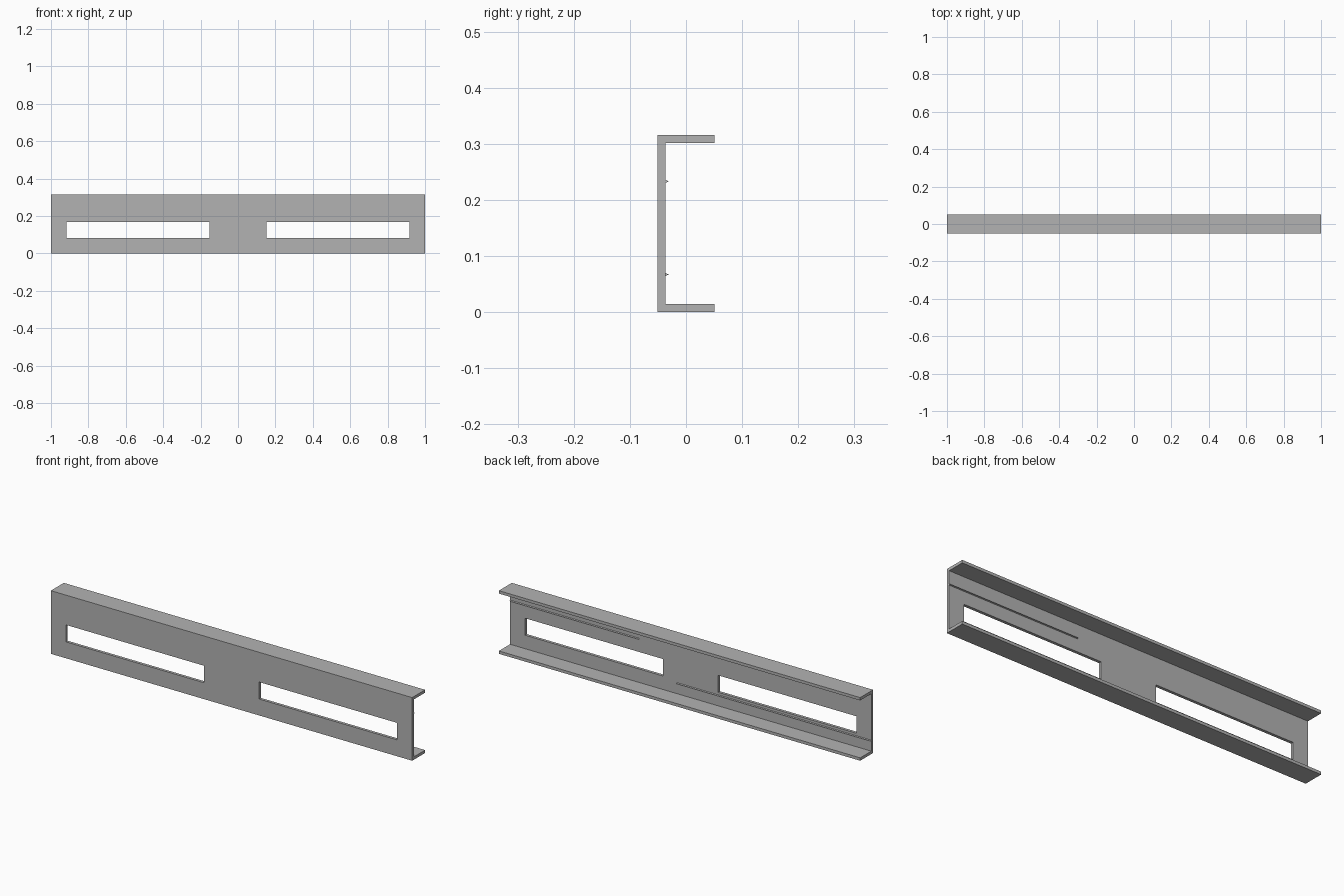
import bpy
import bmesh

if "Cube" in bpy.data.objects:
    bpy.data.objects.remove(bpy.data.objects["Cube"], do_unlink=True)

GREY = (0.45, 0.45, 0.45, 1)
metal = bpy.data.materials.new("grey metal")
metal.use_nodes = True
metal.diffuse_color = GREY
metal.node_tree.nodes["Principled BSDF"].inputs["Base Color"].default_value = GREY

HALF, DEPTH, HEIGHT, THICK = 1.0, 0.051, 0.316, 0.0145
INNER = -DEPTH + THICK


def extrude_profile(name, profile, x0, x1):
    """Sweep a (y, z) outline along x."""
    bm = bmesh.new()
    face = bm.faces.new([bm.verts.new((x0, y, z)) for y, z in profile])
    result = bmesh.ops.extrude_face_region(bm, geom=[face])
    moved = [v for v in result["geom"] if isinstance(v, bmesh.types.BMVert)]
    bmesh.ops.translate(bm, verts=moved, vec=(x1 - x0, 0, 0))
    bmesh.ops.recalc_face_normals(bm, faces=bm.faces)
    mesh = bpy.data.meshes.new(name)
    bm.to_mesh(mesh)
    bm.free()
    mesh.materials.append(metal)
    obj = bpy.data.objects.new(name, mesh)
    bpy.context.collection.objects.link(obj)
    return obj


def rectangle(y0, y1, z0, z1):
    return [(y0, z0), (y1, z0), (y1, z1), (y0, z1)]


# C-shaped channel
channel = extrude_profile("channel", [
    (-DEPTH, 0), (DEPTH, 0), (DEPTH, THICK), (INNER, THICK),
    (INNER, HEIGHT - THICK), (DEPTH, HEIGHT - THICK),
    (DEPTH, HEIGHT), (-DEPTH, HEIGHT)], -HALF, HALF)

# Two long slots through the web
for side, x0, x1 in (("right", -0.917, -0.152), ("left", 0.152, 0.917)):
    cutter = extrude_profile(side + "_slot_cutter",
                             rectangle(-0.1, 0, 0.082, 0.167), x0, x1)
    cutter.hide_render = True
    cutter.hide_set(True)
    cut = channel.modifiers.new(side + "_slot", "BOOLEAN")
    cut.operation = "DIFFERENCE"
    cut.solver = "EXACT"
    cut.object = cutter

# Fine ridges on the inside of the web
for name, z, x0, x1 in (("upper_ridge", 0.233, 0.285, HALF),
                        ("lower_ridge", 0.067, -HALF, 0.075)):
    extrude_profile(name, [(INNER - 0.001, z - 0.003), (INNER + 0.006, z),
                           (INNER - 0.001, z + 0.003)], x0, x1)
